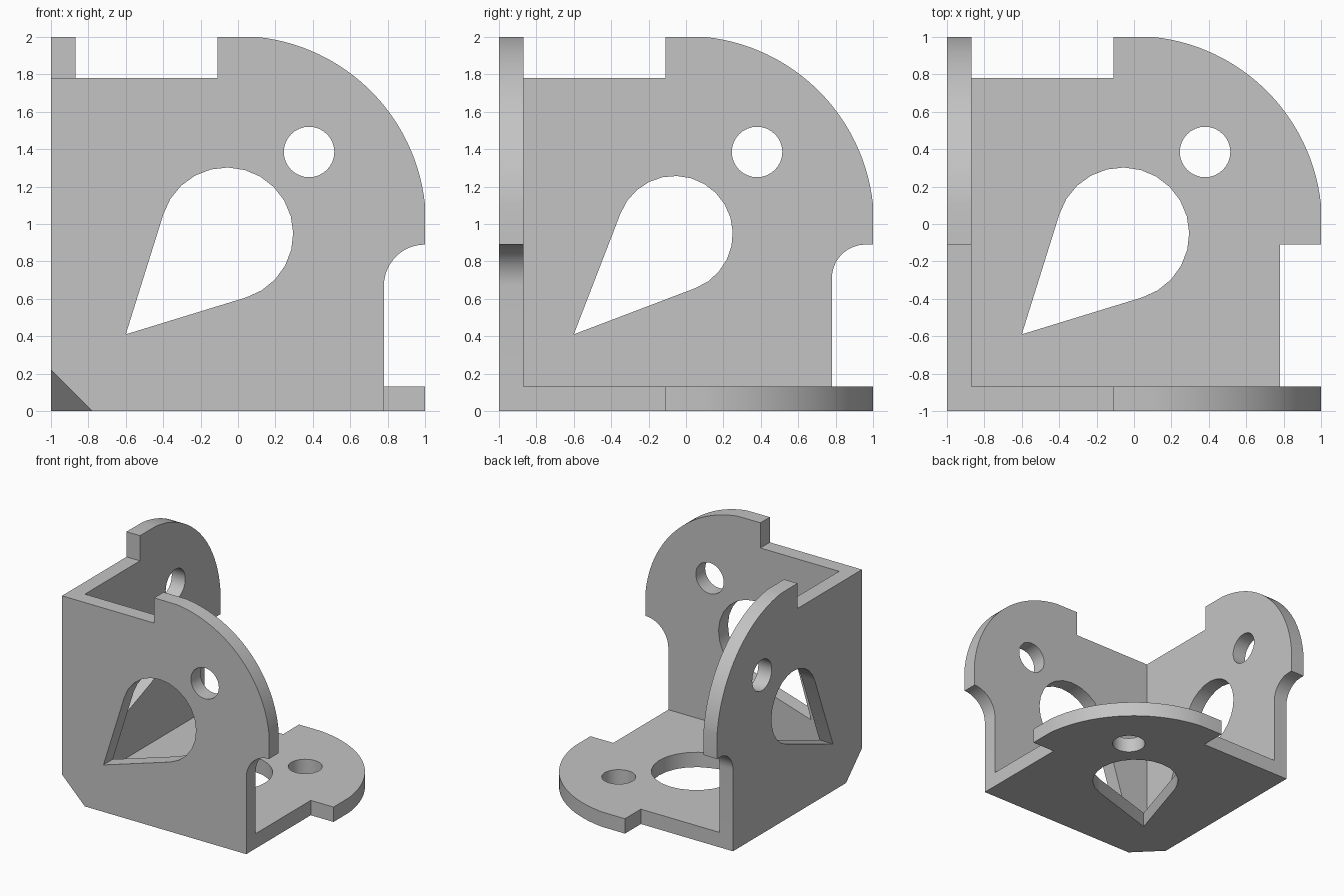
import bpy
import bmesh
from math import sin, cos, acos, hypot, radians, pi
from mathutils import Vector

cube = bpy.data.objects.get("Cube")
if cube:
    bpy.data.objects.remove(cube, do_unlink=True)

grey = bpy.data.materials.new("plain grey")
grey.use_nodes = True
colour = (0.55, 0.55, 0.55, 1)
grey.diffuse_color = colour
grey.node_tree.nodes["Principled BSDF"].inputs["Base Color"].default_value = colour

T = 0.13  # plate thickness


def arc(cx, cy, r, start, end, steps):
    angles = [start + (end - start) * i / steps for i in range(steps + 1)]
    return [(cx + r * cos(a), cy + r * sin(a)) for a in angles]


def teardrop(cx, cy, r, tip):
    """Circle joined to a point by its two tangents."""
    dx, dy = tip[0] - cx, tip[1] - cy
    half = acos(r / hypot(dx, dy))
    aim = radians(225)
    return [tip] + arc(cx, cy, r, aim + half, aim + 2 * pi - half, 16)


# Each mapping stands a flat (u, v) profile up as one plate; w is depth.
def on_front(u, v, w):
    return Vector((u, w - 1, v))


def on_side(u, v, w):
    return Vector((w - 1, u, v))


def on_base(u, v, w):
    return Vector((u, v - 1, w))


def prism(name, points, place, near, far):
    bm = bmesh.new()
    face = bm.faces.new([bm.verts.new(place(u, v, near)) for u, v in points])
    result = bmesh.ops.extrude_face_region(bm, geom=[face], use_keep_orig=True)
    shift = place(0, 0, far) - place(0, 0, near)
    verts = [e for e in result["geom"] if isinstance(e, bmesh.types.BMVert)]
    bmesh.ops.translate(bm, verts=verts, vec=shift)
    bmesh.ops.recalc_face_normals(bm, faces=bm.faces)
    return finish(name, bm)


def finish(name, bm):
    mesh = bpy.data.meshes.new(name)
    bm.to_mesh(mesh)
    bm.free()
    mesh.materials.append(grey)
    obj = bpy.data.objects.new(name, mesh)
    bpy.context.collection.objects.link(obj)
    return obj


def combine(target, other, operation):
    """Apply a boolean and remove the used helper."""
    mod = target.modifiers.new("join", "BOOLEAN")
    mod.operation = operation
    mod.solver = "EXACT"
    mod.object = other
    other.hide_render = True
    bpy.context.view_layer.objects.active = target
    bpy.ops.object.modifier_apply(modifier=mod.name)
    bpy.data.objects.remove(other, do_unlink=True)


def plate(name, place, relief, drop_radius):
    # Rounded ear with a step at the top and a relief below
    rim = arc(0, 1, 1.005, radians(6.25), radians(83.75), 32)
    outline = [(-1, 0), (0.78, 0)] + relief + [(1, 0.89)] + rim
    outline += [(-0.11, 2), (-0.11, 1.78), (-1, 1.78)]
    obj = prism(name, outline, place, 0, T)
    holes = [arc(0.38, 1.385, 0.135, 0, 2 * pi, 32)[:-1],
             teardrop(-0.06, 0.947, drop_radius, (-0.6, 0.41))]
    for hole in holes:
        combine(obj, prism("hole_cutter", hole, place, -0.1, T + 0.1), "DIFFERENCE")
    return obj


# Three plates meeting at one corner
bracket = plate("corner_bracket", on_front,
                arc(1, 0.67, 0.22, pi, pi / 2, 12)[:-1], 0.355)
side = plate("side_plate", on_side, arc(0.96, 0.71, 0.18, pi, pi / 2, 12), 0.31)
base = plate("base_plate", on_base, [(0.78, 0.89)], 0.355)
combine(bracket, side, "UNION")
combine(bracket, base, "UNION")

# Bevelled outer corner
bm = bmesh.new()
apex = Vector((-1.1, -1.1, -0.1))
tips = [apex] + [apex + Vector(d) * 0.52 for d in ((1, 0, 0), (0, 1, 0), (0, 0, 1))]
bmesh.ops.convex_hull(bm, input=[bm.verts.new(p) for p in tips])
bmesh.ops.recalc_face_normals(bm, faces=bm.faces)
combine(bracket, finish("corner_cutter", bm), "DIFFERENCE")

bpy.ops.object.select_all(action="DESELECT")
bracket.select_set(True)
bpy.context.view_layer.objects.active = bracket
bpy.ops.object.shade_smooth_by_angle(angle=radians(30))
